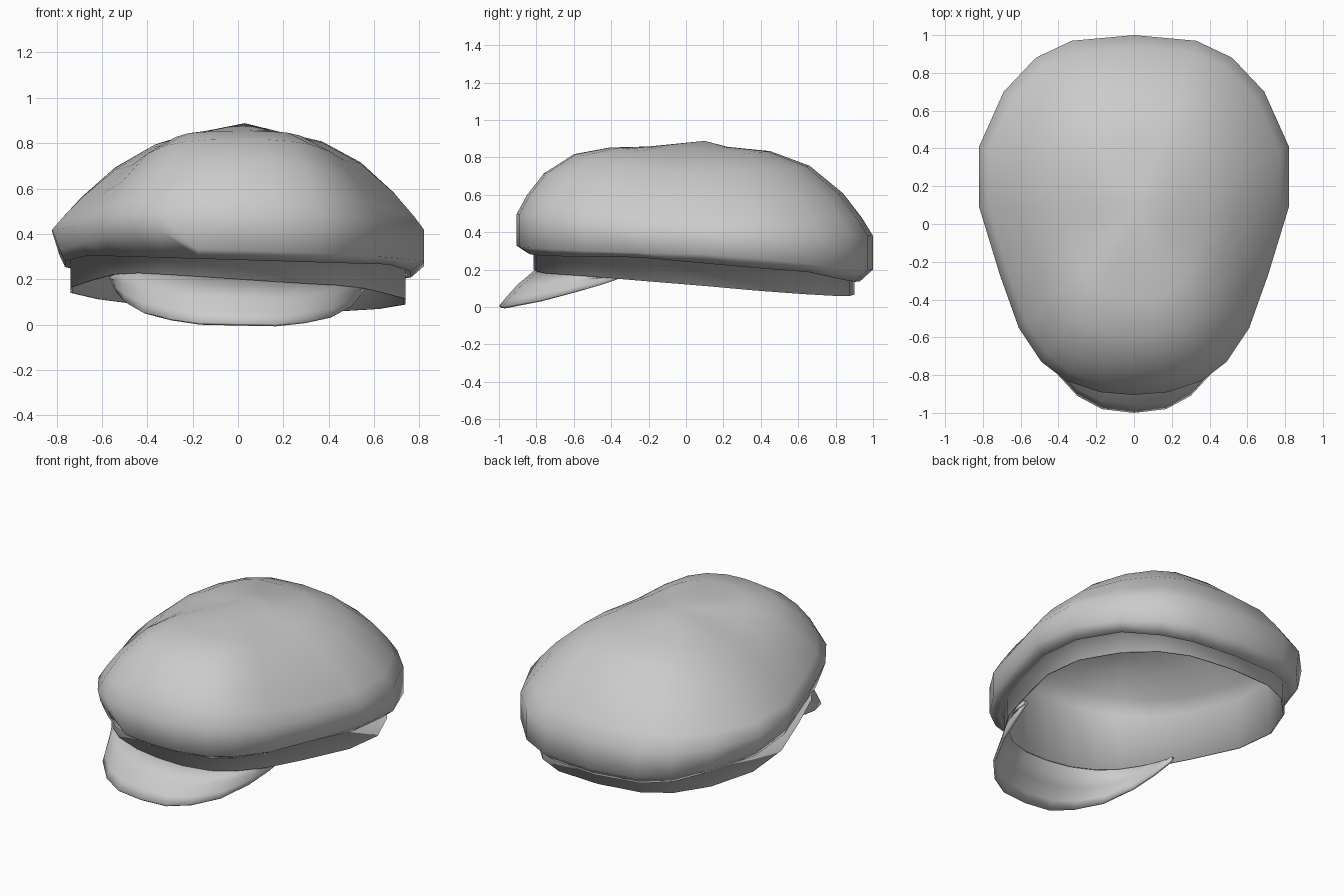
import bpy, bmesh, math

if "Cube" in bpy.data.objects:
    bpy.data.objects.remove(bpy.data.objects["Cube"], do_unlink=True)

grey = bpy.data.materials.new("cap_grey")
grey.use_nodes = True
COLOUR = (0.6, 0.6, 0.6, 1)
grey.diffuse_color = COLOUR
bsdf = grey.node_tree.nodes["Principled BSDF"]
bsdf.inputs["Base Color"].default_value = COLOUR
bsdf.inputs["Roughness"].default_value = 0.8

# half plan outline of the crown, back to front
HALF = [(0, 1), (.33, .97), (.52, .88), (.69, .7), (.82, .41), (.82, .09),
        (.71, -.27), (.61, -.55), (.49, -.73), (.36, -.83), (.18, -.89), (0, -.905)]
PLAN = HALF + [(-x, y) for x, y in HALF[-2:0:-1]]


def mix(y, front, side, back, sharp=1.5):
    """Blend a value from side to front or back along y."""
    t = min(abs(y), 1) ** sharp
    return side + ((front if y < 0 else back) - side) * t


def loft(name, rows, closed, tips=()):
    """Skin the rows; tips are points that close the first and last row."""
    bm = bmesh.new()
    rings = [[bm.verts.new(p) for p in row] for row in rows]
    n = len(rings[0])
    for a, b in zip(rings, rings[1:]):
        for i in range(n if closed else n - 1):
            j = (i + 1) % n
            bm.faces.new((a[i], a[j], b[j], b[i]))
    for tip, row in zip(tips, (rings[0], rings[-1])):
        point = bm.verts.new(tip)
        for i in range(n):
            bm.faces.new((row[i], row[(i + 1) % n], point))
    bmesh.ops.recalc_face_normals(bm, faces=bm.faces)
    mesh = bpy.data.meshes.new(name)
    bm.to_mesh(mesh)
    bm.free()
    mesh.materials.append(grey)
    ob = bpy.data.objects.new(name, mesh)
    bpy.context.collection.objects.link(ob)
    bpy.ops.object.select_all(action="DESELECT")
    ob.select_set(True)
    bpy.context.view_layer.objects.active = ob
    bpy.ops.object.shade_smooth()
    return ob


def ring(scale, height):
    return [(x * scale, y * scale, height(x * scale, y * scale)) for x, y in PLAN]


def band_top(x, y):
    return min(.265 - .09 * y, .285) - .16 * max(0, y - .65) - .03 * x


def band_groove(x, y):
    return band_top(x, y) + .012


def band_bottom(x, y):
    return min(.147 - .09 * y, .2) - (.035 + .04 * max(0, -y)) * x


def bulge_low(x, y):
    slouch = .1 * max(0, -y) if x < -.2 else 0
    return mix(y, .33, .31, .2) - .03 * x + slouch


def bulge_high(x, y):
    return mix(y, .51, .42, .38)


def dome_ring(scale, inset=0):
    """A level of the dome; an inset gives the matching level of the lining."""
    row = []
    for x, y in PLAN:
        side = 2.6 if x > 0 else 2.2
        power = mix(y, 6, side, 3.7, sharp=2.2)
        rim = bulge_high(x, y)
        z = rim + (.858 - rim) * (1 - scale ** power)
        row.append((x * (scale - inset), y * (scale - inset), z - inset))
    return row


# cap body: lining from its centre down to the band, band, bulging side, dome
body_rows = [dome_ring(s, .02) for s in (.22, .45, .66, .82, .9)]
body_rows += [ring(.89, band_bottom), ring(.9, band_bottom),
              ring(.9, band_groove), ring(.93, band_top)]
body_rows.append([(x * (.96 if x < -.3 else 1), y, z) for x, y, z in ring(1, bulge_low)])
body_rows.append(ring(1, bulge_high))
body_rows += [dome_ring(s) for s in (.94, .84, .66, .45, .22)]
loft("cap_body", body_rows, True, tips=((.03, .1, .868), (.03, .1, .888)))

# visor: outer edge and the edge under the band, centre to side
OUTER = [(0, -1, .005), (.17, -.98, .005), (.3, -.91, .02), (.42, -.78, .045),
         (.5, -.6, .09), (.535, -.45, .13), (.56, -.32, .175)]
INNER = [(0, -.8), (.17, -.785), (.32, -.73), (.43, -.645),
         (.51, -.53), (.55, -.42), (.57, -.31)]


def visor_point(side, outer, inner, t):
    """A point between the outer edge and the band, slightly arched."""
    x0, x1 = outer[0] * side, inner[0] * side
    z0 = outer[2] - .02 * x0
    z1 = band_bottom(x1, inner[1]) + .005
    return (x0 + (x1 - x0) * t, outer[1] + (inner[1] - outer[1]) * t,
            z0 + (z1 - z0) * t + .015 * math.sin(math.pi * t))


def visor_row(t):
    pairs = list(zip(OUTER, INNER))
    return ([visor_point(-1, p, q, t) for p, q in pairs[:0:-1]]
            + [visor_point(1, p, q, t) for p, q in pairs])


visor = loft("visor", [visor_row(t) for t in (0, .2, .5, 1)], False)
if sum(p.normal.z for p in visor.data.polygons) < 0:
    visor.data.flip_normals()
solid = visor.modifiers.new("thickness", "SOLIDIFY")
solid.thickness = .015
solid.offset = -1
bpy.ops.object.shade_smooth_by_angle(angle=math.radians(60))
